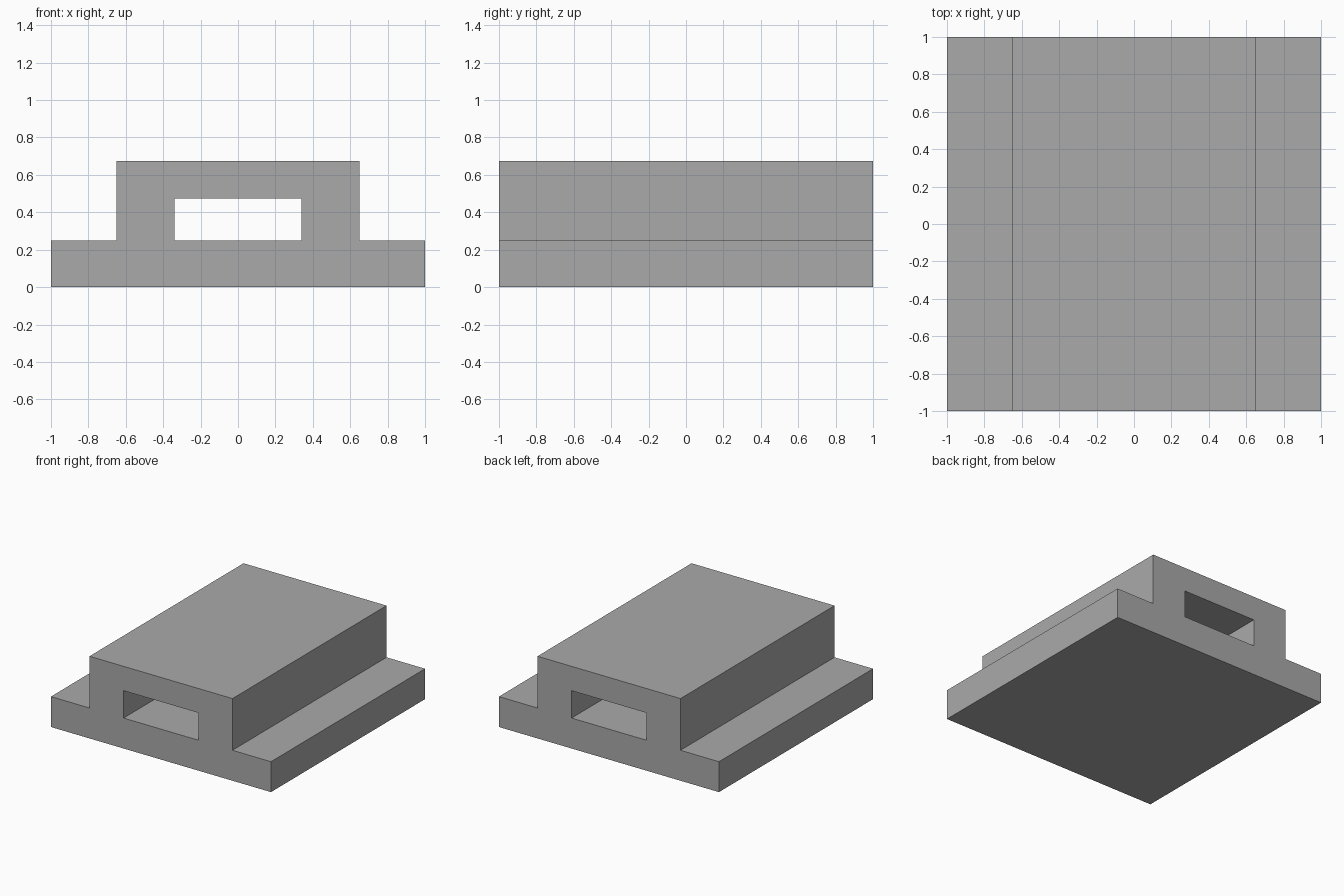
import bpy
import bmesh

cube = bpy.data.objects.get("Cube")
if cube:
    bpy.data.objects.remove(cube, do_unlink=True)

GREY = (0.4, 0.4, 0.4, 1.0)
mat = bpy.data.materials.new("plain grey")
mat.use_nodes = True
mat.diffuse_color = GREY
mat.node_tree.nodes["Principled BSDF"].inputs["Base Color"].default_value = GREY

# Left half of the cross-section: wide base, raised block, rectangular tunnel
HALF = 1.0
BASE_TOP, TUNNEL_TOP, TOP = 0.25, 0.475, 0.675
BLOCK_X, TUNNEL_X = 0.65, 0.34
profile = [
    (0, 0), (HALF, 0), (HALF, BASE_TOP), (BLOCK_X, BASE_TOP),
    (BLOCK_X, TOP), (0, TOP), (0, TUNNEL_TOP),
    (TUNNEL_X, TUNNEL_TOP), (TUNNEL_X, BASE_TOP), (0, BASE_TOP),
]

# Sweep the profile from front to back, leaving the centre plane open
bm = bmesh.new()
front = [bm.verts.new((x, -HALF, z)) for x, z in profile]
back = [bm.verts.new((x, HALF, z)) for x, z in profile]
bm.faces.new(front)
bm.faces.new(reversed(back))
for i in range(len(profile)):
    j = (i + 1) % len(profile)
    if profile[i][0] or profile[j][0]:
        bm.faces.new((front[j], front[i], back[i], back[j]))

# Mirror to the other side and merge the centre seam
bmesh.ops.mirror(bm, geom=bm.verts[:] + bm.edges[:] + bm.faces[:],
                 axis="X", merge_dist=0.001)
bmesh.ops.recalc_face_normals(bm, faces=bm.faces[:])

# Join the flat halves of the floor, roof and tunnel surfaces
seams = [e for e in bm.edges
         if all(abs(v.co.x) < 0.001 for v in e.verts)
         and abs(e.verts[0].co.y - e.verts[1].co.y) > HALF]
bmesh.ops.dissolve_edges(bm, edges=seams, use_verts=False)

mesh = bpy.data.meshes.new("tunnel_block")
bm.to_mesh(mesh)
bm.free()
mesh.materials.append(mat)
block = bpy.data.objects.new("tunnel_block", mesh)
bpy.context.collection.objects.link(block)
